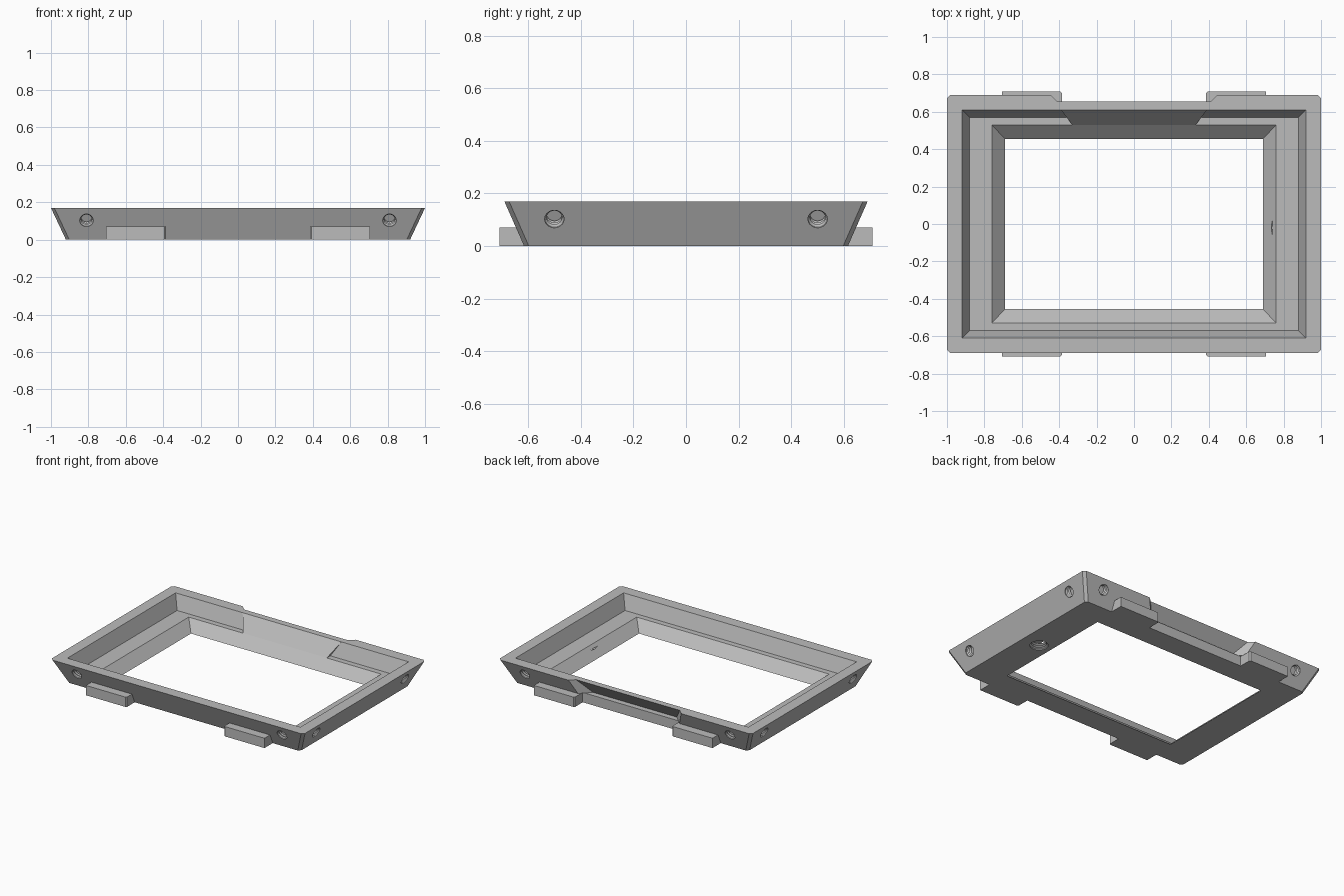
import bpy, bmesh
from math import cos, sin, pi, atan
from mathutils import Matrix, Vector

if "Cube" in bpy.data.objects:
    bpy.data.objects.remove(bpy.data.objects["Cube"])

GRAY = (0.5, 0.5, 0.5, 1)
gray = bpy.data.materials.new("plain gray")
gray.use_nodes = True
gray.diffuse_color = GRAY
gray.node_tree.nodes["Principled BSDF"].inputs["Base Color"].default_value = GRAY


def loft(name, rings, matrix=Matrix()):
    """Closed solid through rings of points that all have the same count."""
    bm = bmesh.new()
    loops = [[bm.verts.new(matrix @ Vector(p)) for p in ring] for ring in rings]
    n = len(loops[0])
    bm.faces.new(loops[0])
    bm.faces.new(loops[-1])
    for a, b in zip(loops, loops[1:]):
        for i in range(n):
            j = (i + 1) % n
            bm.faces.new((a[i], a[j], b[j], b[i]))
    bmesh.ops.recalc_face_normals(bm, faces=bm.faces)
    mesh = bpy.data.meshes.new(name)
    bm.to_mesh(mesh)
    bm.free()
    mesh.materials.append(gray)
    obj = bpy.data.objects.new(name, mesh)
    bpy.context.collection.objects.link(obj)
    return obj


def rect(x, y, z):
    return [(-x, -y, z), (x, -y, z), (x, y, z), (-x, y, z)]


def trapezoid(x0, y0, x1, y1, z):
    return [(-x0, y0, z), (x0, y0, z), (x1, y1, z), (-x1, y1, z)]


def chamfered(x, y, z, c=0.018):
    return [(-x + c, -y, z), (x - c, -y, z), (x, -y + c, z), (x, y - c, z),
            (x - c, y, z), (-x + c, y, z), (-x, y - c, z), (-x, -y + c, z)]


def combine(target, tool, operation):
    mod = target.modifiers.new("shape", "BOOLEAN")
    mod.operation = operation
    mod.solver = "EXACT"
    mod.object = tool
    bpy.context.view_layer.objects.active = target
    bpy.ops.object.modifier_apply(modifier=mod.name)
    bpy.data.objects.remove(tool)


def thread_cutter(radius, depth, matrix, turns=3):
    """Cylinder with zigzag walls, local +z points into the part."""
    profile = [(radius, -0.03), (radius, 0.006)]
    for t in range(turns):
        z = 0.006 + (depth - 0.006) * (t + 0.5) / turns
        profile += [(radius * 0.78, z), (radius, z + (depth - 0.006) * 0.5 / turns)]
    rings = [[(r * cos(k * pi / 10), r * sin(k * pi / 10), z) for k in range(20)]
             for r, z in profile]
    return loft("thread_cutter", rings, matrix)


# Frame body with outward leaning walls
TOP, LEDGE = 0.17, 0.07
frame = loft("frame", [chamfered(0.92, 0.615, 0), chamfered(1.0, 0.69, TOP)])

# Stepped opening with a ledge
combine(frame, loft("opening_cutter", [
    rect(0.66, 0.423, -0.03), rect(0.76, 0.53, LEDGE),
    rect(0.88, 0.57, LEDGE), rect(0.96, 0.65, 0.27)]), "DIFFERENCE")

# Sloping thickening inside the back wall
combine(frame, loft("back_slope", [
    trapezoid(0.324, 0.522, 0.324, 0.572, 0.06),
    trapezoid(0.39, 0.61, 0.39, 0.65, TOP)]), "UNION")

# Matching recess outside the back wall
combine(frame, loft("recess_cutter", [
    trapezoid(y - 0.245, y, 0.655, 0.9, z)
    for y, z in ((0.575, LEDGE), (0.735, 0.27))]), "DIFFERENCE")
combine(frame, loft("lower_recess_cutter", [
    trapezoid(0.385, 0.615, 0.385, 0.9, z) for z in (-0.1, LEDGE + 0.001)]), "DIFFERENCE")

# Threaded blind holes in the four walls, square to each leaning face
HOLE_Z = 0.103
lean = atan(0.08 / TOP)
for angle, base, offset in ((0, 0.615, 0.81), (pi / 2, 0.92, 0.5),
                            (pi, 0.615, 0.81), (-pi / 2, 0.92, 0.5)):
    reach = base + 0.46 * HOLE_Z
    for side in (-1, 1):
        place = (Matrix.Rotation(angle, 4, "Z")
                 @ Matrix.Translation((side * offset, -reach, HOLE_Z))
                 @ Matrix.Rotation(lean - pi / 2, 4, "X"))
        combine(frame, thread_cutter(0.037, 0.052, place), "DIFFERENCE")

# Threaded hole under the left side
combine(frame, thread_cutter(0.06, 0.05, Matrix.Translation((0.785, -0.02, 0))),
        "DIFFERENCE")

# Feet along the front and back
for y_name, sy in (("front", -1), ("back", 1)):
    for x_name, sx in (("right", -1), ("left", 1)):
        plan = [(0.385, 0.59), (0.705, 0.59), (0.705, 0.708), (0.393, 0.708), (0.385, 0.7)]
        loft(f"{y_name}_{x_name}_foot",
             [[(sx * x, sy * y, z) for x, y in plan] for z in (0, LEDGE)])
